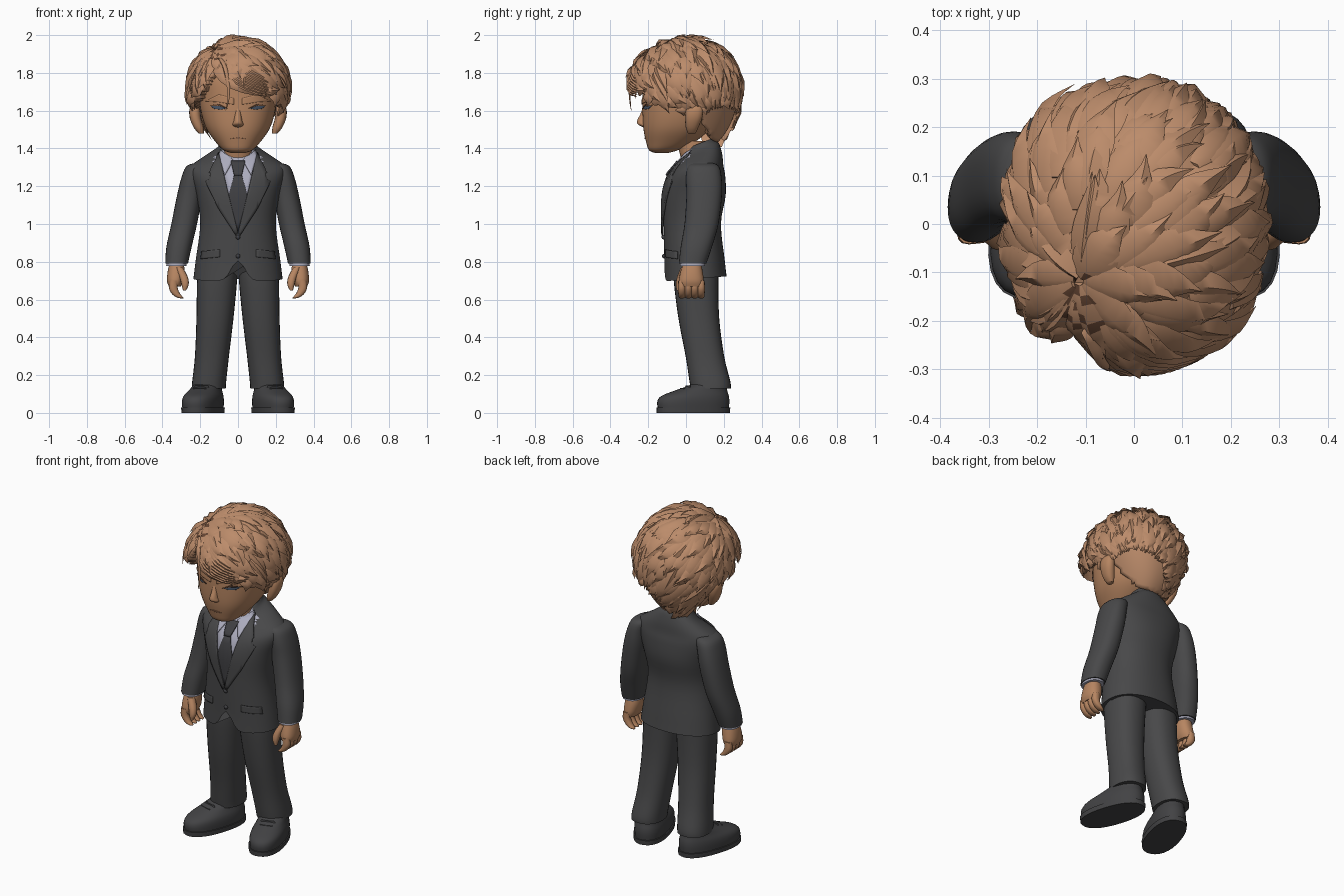
import bpy, bmesh, math, random
from mathutils import Vector
from mathutils.bvhtree import BVHTree

random.seed(4)
if "Cube" in bpy.data.objects:
    bpy.data.objects.remove(bpy.data.objects["Cube"])


def material(name, r, g, b):
    m = bpy.data.materials.new(name)
    m.use_nodes = True
    m.diffuse_color = (r, g, b, 1)
    m.node_tree.nodes["Principled BSDF"].inputs["Base Color"].default_value = (r, g, b, 1)
    return m


HAIR = material("light brown hair", .50, .26, .145)
SKIN = material("tan skin", .47, .235, .12)
LIP = material("lip brown", .40, .19, .10)
SUIT = material("charcoal suit", .065, .065, .067)
TIE = material("dark tie", .05, .05, .055)
SHOE = material("dark shoe leather", .055, .055, .058)
SHIRT = material("lavender shirt", .42, .42, .52)
EYE = material("slate eye", .07, .10, .15)
DARK = material("dark brown roots", .13, .06, .033)


def finish(name, bm, mat, angle=50):
    me = bpy.data.meshes.new(name)
    bmesh.ops.recalc_face_normals(bm, faces=bm.faces)
    bm.to_mesh(me)
    bm.free()
    me.materials.append(mat)
    for p in me.polygons:
        p.use_smooth = True
    me.set_sharp_from_angle(angle=math.radians(angle))
    ob = bpy.data.objects.new(name, me)
    bpy.context.collection.objects.link(ob)
    return ob


def spline(rows, sub):
    """Smooth curve through rows of numbers."""
    out = []
    for i in range(len(rows) - 1):
        a, b, c, d = (rows[max(0, min(len(rows) - 1, i + k))] for k in (-1, 0, 1, 2))
        for s in range(sub):
            t = s / sub
            out.append([q + t * (r - p) / 2 + t * t * (p - 2.5 * q + 2 * r - w / 2)
                        + t ** 3 * (1.5 * (q - r) + (w - p) / 2)
                        for p, q, r, w in zip(a, b, c, d)])
    return out + [list(rows[-1])]


def loft(name, rings, mat, n=28, sub=4, power=2.3, side=1, shape=None):
    """Rings are x, y, z, half width, half depth and optional tilt."""
    bm = bmesh.new()
    loops = []
    for x, y, z, rx, ry, *tilt in spline(rings, sub):
        loop = []
        for k in range(n):
            c, s = math.cos(math.tau * k / n), math.sin(math.tau * k / n)
            dx = rx * math.copysign(abs(c) ** (2 / power), c)
            dy = ry * math.copysign(abs(s) ** (2 / power), s)
            p = Vector((x + dx, y + dy, z + (tilt[0] * dy if tilt else 0)))
            if shape:
                p = shape(p)
            p.x *= side
            loop.append(bm.verts.new(p))
        loops.append(loop)
    for a, b in zip(loops, loops[1:]):
        for k in range(n):
            bm.faces.new((a[k], a[(k + 1) % n], b[(k + 1) % n], b[k]))
    bm.faces.new(loops[0])
    bm.faces.new(loops[-1])
    return finish(name, bm, mat)


def tree(ob):
    bm = bmesh.new()
    bm.from_mesh(ob.data)
    return BVHTree.FromBMesh(bm)


def plate(name, outline, target, lift, thick, mat, side=1):
    """Thin panel drawn in x, z and laid on the front of a target."""
    bm = bmesh.new()
    bm.faces.new([bm.verts.new((x * side, 0, z)) for x, z in outline])
    bmesh.ops.triangulate(bm, faces=bm.faces)
    bmesh.ops.subdivide_edges(bm, edges=bm.edges, cuts=5, use_grid_fill=True)
    for v in bm.verts:
        hit = target.ray_cast(Vector((v.co.x, -1, v.co.z)), Vector((0, 1, 0)))[0]
        v.co.y = (hit or target.find_nearest(v.co)[0]).y - lift
    ob = finish(name, bm, mat)
    if ob.data.polygons[0].normal.y > 0:
        ob.data.flip_normals()
    mod = ob.modifiers.new("thickness", "SOLIDIFY")
    mod.thickness, mod.offset = thick, 1


# Jacket body with rounded opening at the front hem
def hem(p):
    if p.y < 0 and p.z < .85:
        p.z += .1 * math.exp(-(p.x / .05) ** 2) * (.85 - p.z) / .14
    return p


jacket = loft("jacket", [
    (0, .05, .71, .236, .165, .08), (0, .045, .8, .225, .16, .05), (0, .033, 1, .2, .152, 0),
    (0, .045, 1.15, .22, .165, 0), (0, .056, 1.25, .25, .152, 0), (0, .07, 1.305, .25, .128, .03),
    (0, .08, 1.35, .19, .112, .15), (0, .08, 1.385, .128, .098, .35), (0, .075, 1.405, .1, .088, .4),
    (0, .08, 1.43, .088, .075, .4)], SUIT, n=64, power=2.2, shape=hem)
body = tree(jacket)

# Shirt shows around the front of the neck
jacket.data.materials.append(SHIRT)
for f in jacket.data.polygons:
    x, y, z = f.center
    f.material_index = int(z > 1.32 and y < .025 and abs(x) < .125)
loft("neck", [(0, .05, 1.32, .075, .07), (0, .03, 1.44, .075, .08)], SKIN)
plate("shirt_front", [(-.1, 1.375), (.1, 1.375), (.05, 1.14), (-.05, 1.14)], body, .002, .003, SHIRT)
plate("tie_blade", [(-.018, 1.27), (.018, 1.27), (.05, 1.15), (.04, 1.08), (0, .96),
                    (-.04, 1.08), (-.05, 1.15)], body, .005, .004, TIE)
plate("tie_knot", [(-.038, 1.33), (.038, 1.33), (.02, 1.255), (-.02, 1.255)], body, .008, .009, TIE)
for z in (.93, .83):
    bm = bmesh.new()
    bmesh.ops.create_uvsphere(bm, u_segments=12, v_segments=8, radius=.012)
    ob = finish("jacket_button", bm, TIE)
    ob.location = (0, body.ray_cast(Vector((0, -1, z)), Vector((0, 1, 0)))[0].y, z)

# Head
head = loft("head", [
    (0, -.13, 1.375, .03, .03), (0, -.12, 1.39, .075, .075), (0, -.085, 1.43, .115, .125),
    (0, -.05, 1.5, .165, .175), (0, -.03, 1.58, .193, .2), (0, -.02, 1.67, .205, .21),
    (0, -.01, 1.78, .205, .215), (0, 0, 1.88, .16, .17), (0, 0, 1.93, .06, .07)], SKIN, n=48, power=2.25)
face = tree(head)
loft("nose", [(0, -.21, 1.64, .012, .012), (0, -.217, 1.59, .016, .021), (0, -.225, 1.545, .023, .034),
              (0, -.22, 1.525, .03, .032), (0, -.205, 1.508, .016, .012)], SKIN, n=16, power=2)
plate("mouth", [(-.04, 1.452), (0, 1.458), (.04, 1.452), (0, 1.45)], face, .001, .003, LIP)

for side, label in ((1, "left"), (-1, "right")):
    # Face details
    plate(label + "_eye", [(.06, 1.612), (.1, 1.626), (.145, 1.626), (.125, 1.61), (.09, 1.606)],
          face, .001, .003, EYE, side)
    plate(label + "_lash", [(.05, 1.61), (.1, 1.626), (.152, 1.628), (.1, 1.635)], face, .002, .005, DARK, side)
    plate(label + "_brow", [(.02, 1.632), (.1, 1.645), (.17, 1.65), (.1, 1.685), (.02, 1.665)],
          face, .001, .004, SKIN, side)
    loft(label + "_ear", [(.195, .03, 1.48, .014, .02), (.208, .032, 1.51, .026, .033),
                          (.225, .04, 1.56, .03, .045), (.228, .045, 1.61, .028, .045),
                          (.215, .045, 1.64, .015, .025)], SKIN, n=16, side=side)
    # Lapels, collar and pockets
    plate(label + "_lapel", [(.1, 1.375), (.152, 1.275), (.135, 1.25), (.17, 1.225), (.1, 1.08),
                             (.012, .94), (0, .955), (.05, 1.16)], body, .004, .009, SUIT, side)
    plate(label + "_shirt_collar", [(.025, 1.335), (.09, 1.39), (.1, 1.36), (.07, 1.255)],
          body, .006, .007, SHIRT, side)
    plate(label + "_pocket_flap", [(.095, .865), (.19, .855), (.195, .815), (.095, .825)],
          body, .001, .006, SUIT, side)
    # Sleeve, cuff and hand
    loft(label + "_sleeve", [
        (.19, .09, 1.325, .02, .04), (.215, .092, 1.308, .055, .08), (.236, .094, 1.25, .062, .094),
        (.256, .096, 1.15, .067, .094), (.285, .082, 1, .068, .09), (.312, .055, .88, .067, .083),
        (.325, .035, .79, .06, .073)], SUIT, side=side)
    loft(label + "_cuff", [(.325, .035, .82, .053, .066), (.326, .034, .778, .054, .067)], SHIRT, side=side)
    loft(label + "_palm", [(.325, .033, .8, .035, .045), (.327, .03, .75, .045, .058),
                           (.333, .028, .7, .043, .066), (.335, .028, .67, .032, .06)], SKIN, side=side)
    for k in range(4):
        y = -.022 + .034 * k
        loft(label + "_finger", [(.34, y, .7, .022, .019), (.342, y, .66, .023, .02),
                                 (.328, y, .63, .022, .019), (.308, y, .612, .018, .016),
                                 (.296, y, .606, .007, .008)], SKIN, n=12, side=side)
    loft(label + "_thumb", [(.312, -.005, .77, .02, .022), (.288, -.025, .72, .022, .022),
                            (.28, -.035, .68, .019, .019), (.283, -.04, .648, .008, .009)],
         SKIN, n=12, side=side)
    # Trouser leg
    loft(label + "_trouser_leg", [
        (.106, .055, .8, .104, .12), (.111, .053, .7, .106, .118), (.122, .068, .5, .098, .108),
        (.138, .1, .3, .09, .102), (.152, .126, .17, .09, .108), (.155, .131, .13, .09, .106)],
        SUIT, side=side)

    # Shoe turned outward about the heel
    def toe_out(p):
        x, y = p.x, p.y - .13
        return Vector((.157 + x * .95 - y * .3, .13 + y * .96 + x * .3, p.z))

    loft(label + "_shoe", [
        (0, .035, .02, .092, .192), (0, .035, .06, .094, .195), (0, .045, .09, .09, .182),
        (0, .08, .12, .078, .138), (0, .12, .15, .07, .095), (0, .13, .18, .062, .08)],
        SHOE, side=side, shape=toe_out)
    loft(label + "_sole", [(0, .035, 0, .097, .198), (0, .035, .028, .099, .2)],
         SHOE, side=side, sub=1, shape=toe_out)
    for k in range(3):
        y, z = -.055 + .03 * k, .104 + .015 * k
        loft(label + "_lace", [(0, y, z, .045, .007), (0, y, z + .012, .035, .006)],
             SHOE, n=12, sub=1, side=side, shape=toe_out)

# Hair surface, hairline and parting point
CENTRE = Vector((0, .005, 1.72))
POLE = Vector((-.42, -.46, .8)).normalized()
EAST = POLE.cross(Vector((0, 0, 1))).normalized()
NORTH = EAST.cross(POLE)
LINE = [(-180, 1.43), (-150, 1.44), (-125, 1.5), (-108, 1.59), (-60, 1.65), (-42, 1.71), (-24, 1.83),
        (-10, 1.84), (12, 1.77), (35, 1.7), (60, 1.65), (108, 1.59), (125, 1.5), (150, 1.44), (180, 1.43)]


def surface(u):
    rz = .252 if u.z > 0 else .36
    ry = .296 if u.y < 0 else .272
    flat = (abs(u.x / .25) ** 2.3 + abs(u.y / ry) ** 2.3) ** (2 / 2.3)
    p = u * (flat + (u.z / rz) ** 2) ** -.5
    if u.y < 0:
        p *= 1 - .1 * math.exp(-((math.atan2(u.x, -u.y) + .42) / .2) ** 2) * (1 - max(u.z, 0))
    p.x *= 1 - .45 * max(0, -u.z - .25)
    return CENTRE + p


def hairline(p):
    a = math.degrees(math.atan2(p.x, -p.y))
    for (a0, z0), (a1, z1) in zip(LINE, LINE[1:]):
        if a <= a1:
            return z0 + (z1 - z0) * (a - a0) / (a1 - a0)
    return LINE[-1][1]


def flow(theta, phi):
    return POLE * math.cos(theta) + (EAST * math.cos(phi) + NORTH * math.sin(phi)) * math.sin(theta)


bm = bmesh.new()
bmesh.ops.create_icosphere(bm, subdivisions=5, radius=1)
for v in bm.verts:
    v.co = surface(v.co.normalized())
low = [f for f in bm.faces if f.calc_center_median().z < hairline(f.calc_center_median())]
bmesh.ops.delete(bm, geom=low, context="FACES")
cap = finish("hair_cap", bm, HAIR)
mod = cap.modifiers.new("thickness", "SOLIDIFY")
mod.thickness, mod.offset = .045, -1


# Tapered locks that sweep away from the parting
def lock(bm, theta, phi, length, width, lift, bend):
    rows = []
    for i in range(9):
        t = i / 8
        u = flow(theta + length * t, phi + bend * t * t)
        t1 = t + .03
        ahead = flow(theta + length * t1, phi + bend * t1 * t1)
        across = u.cross(ahead).normalized()
        w = width * (.35 + .65 * math.sin(math.pi * min(1, t * .9 + .1))) * (1 - t ** 3) + .0005
        p = surface(u) + u * (lift * t ** 1.3 - .004)
        rows.append([bm.verts.new(p + q) for q in
                     (across * w, u * min(.02, w * .6), -across * w, -u * .008 * (1 - t))])
    for a, b in zip(rows, rows[1:]):
        for k in range(4):
            bm.faces.new((a[k], a[(k + 1) % 4], b[(k + 1) % 4], b[k]))
    bm.faces.new(rows[0])
    bm.faces.new(rows[-1])


bm = bmesh.new()
for row in range(15):
    theta = .06 + row * .165
    count = int(7 + 18 * math.sin(min(theta, 2.6)))
    for k in range(count):
        phi = math.tau * (k + row % 2 * .5 + random.uniform(-.3, .3)) / count
        start, length = theta + random.uniform(-.05, .05), random.uniform(.5, .85)
        length = min(length, 2.6 - start)
        while length > .15:
            tip = surface(flow(start + length, phi))
            if tip.z > hairline(tip) - .02:
                break
            length -= .04
        else:
            continue
        lock(bm, max(.03, start), phi, length, random.uniform(.032, .054),
             random.uniform(.015, .04), random.uniform(-.2, .2))
# Fringe swept to both sides
for k in range(8):
    lock(bm, .12 + .03 * k, 4.2 - .09 * k, 1.4 - .04 * k, .04, .025, -.75 + .05 * k)
for k in range(5):
    lock(bm, .12 + .03 * k, 4.45 + .14 * k, .95 - .03 * k, .036, .022, .6 - .05 * k)
locks = finish("hair_locks", bm, HAIR, 60)

# Dark roots along the parting
locks.data.materials.append(DARK)
for f in locks.data.polygons:
    x, y, z = f.center
    f.material_index = int(z > 1.8 and abs(x + .115) < .045 and -.215 < y < -.11 and f.index % 3 == 0)

# Loose strand over the forehead
loft("loose_strand", [(-.095, -.225, 1.88, .014, .01), (-.07, -.28, 1.83, .012, .009),
                      (-.052, -.298, 1.74, .009, .006), (-.052, -.297, 1.66, .006, .004),
                      (-.065, -.29, 1.6, .001, .001)], HAIR, n=8)
